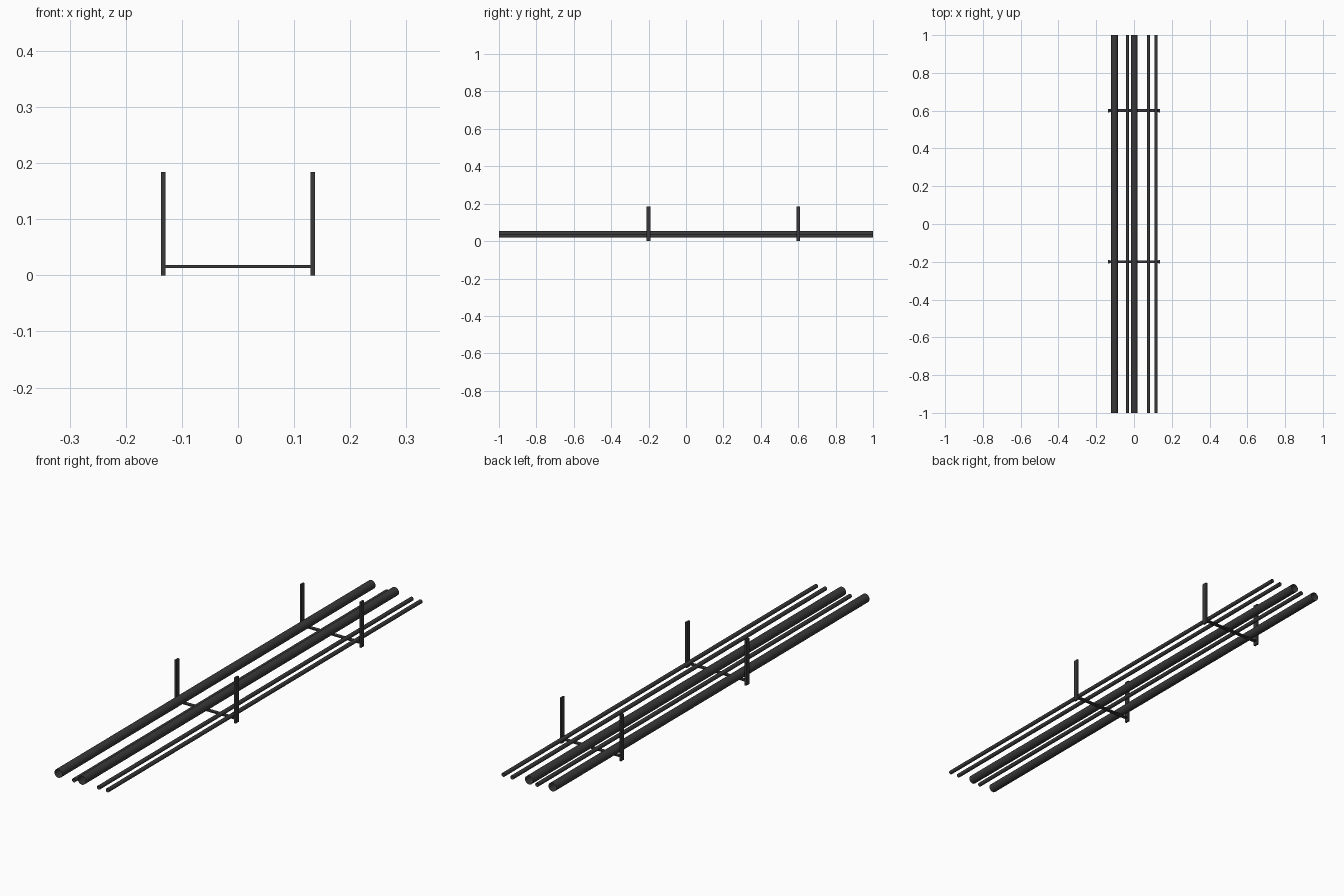
import bpy
import math

if "Cube" in bpy.data.objects:
    bpy.data.objects.remove(bpy.data.objects["Cube"])

dark = bpy.data.materials.new("dark_metal")
dark.diffuse_color = (0.04, 0.04, 0.04, 1)
dark.use_nodes = True
dark.node_tree.nodes["Principled BSDF"].inputs["Base Color"].default_value = dark.diffuse_color


def bar(name, size, loc):
    bpy.ops.mesh.primitive_cube_add(size=1, location=loc)
    o = bpy.context.object
    o.name = name
    o.scale = size
    bpy.ops.object.transform_apply(location=False, rotation=False, scale=True)
    o.data.materials.append(dark)


def pipe(name, x, radius, rest_z):
    # Open-ended thin-walled tube running along y
    bpy.ops.mesh.primitive_cylinder_add(
        vertices=20, radius=radius, depth=2, end_fill_type='NOTHING',
        location=(x, 0, rest_z + radius), rotation=(math.pi / 2, 0, 0))
    o = bpy.context.object
    o.name = name
    bpy.ops.object.shade_smooth_by_angle()
    o.data.materials.append(dark)


BAR_TOP = 0.0185

# Two trapeze hangers: flat uprights joined by a thin crossbar
for i, y in enumerate((-0.2, 0.6), 1):
    for side, label in ((-1, "left"), (1, "right")):
        bar(f"hanger_{i}_{label}_upright", (0.008, 0.02, 0.184), (side * 0.133, y, 0.092))
    bar(f"hanger_{i}_crossbar", (0.262, 0.015, 0.005), (0, y, BAR_TOP - 0.0025))

# Pipes resting on the crossbars
for i, x in enumerate((-0.103, 0.002), 1):
    pipe(f"large_pipe_{i}", x, 0.0175, BAR_TOP)
for i, x in enumerate((-0.034, 0.077, 0.117), 1):
    pipe(f"small_pipe_{i}", x, 0.008, BAR_TOP)
